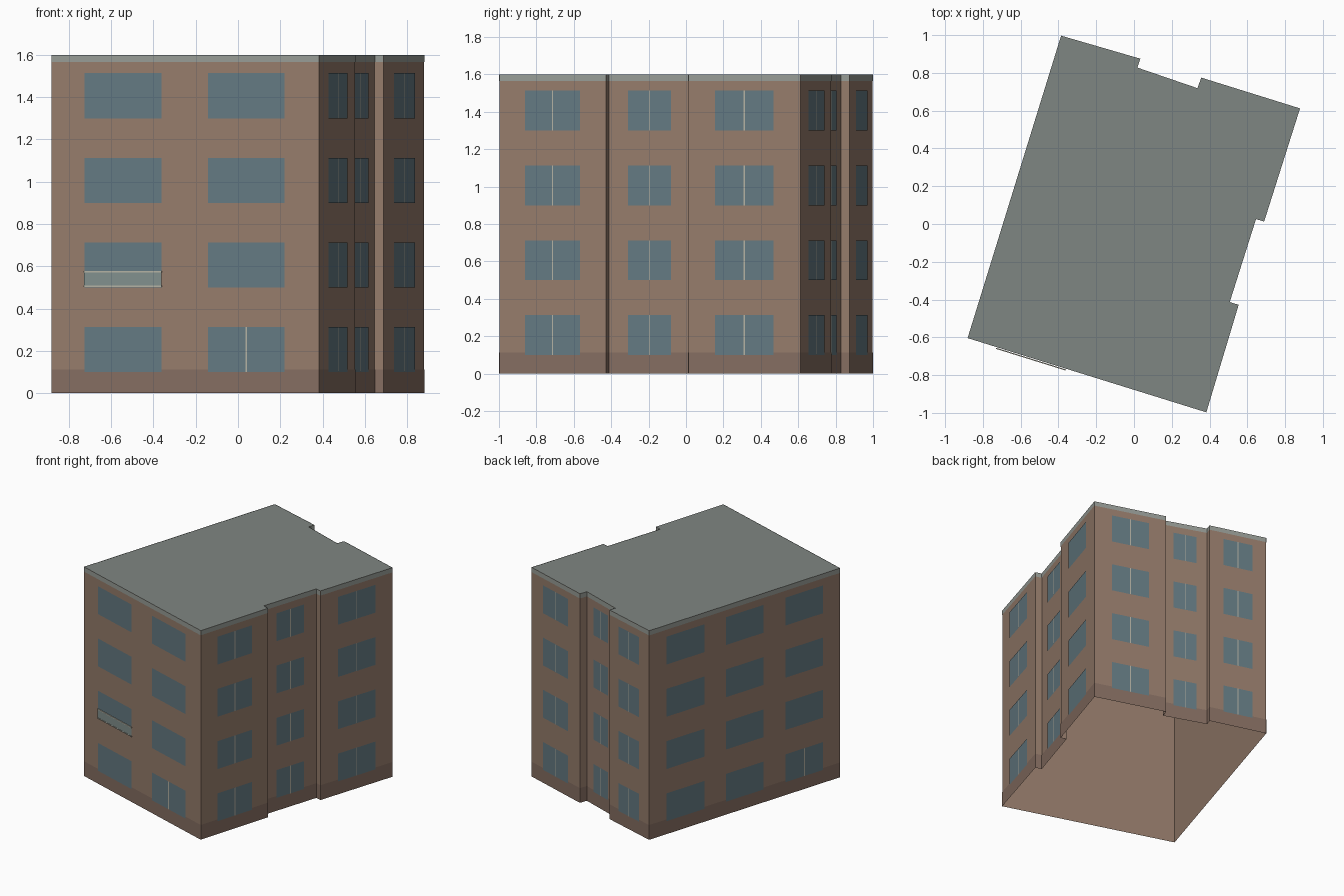
import bpy, bmesh
from mathutils import Vector

if "Cube" in bpy.data.objects:
    bpy.data.objects.remove(bpy.data.objects["Cube"])

H = 1.6

# Footprint, counter-clockwise, starting at the front-left corner
FOOT = [Vector(p) for p in [
    (-0.881, -0.604), (0.383, -0.997),
    (0.554, -0.428), (0.507, -0.413), (0.646, 0.026), (0.689, 0.013),
    (0.879, 0.612),
    (0.356, 0.775), (0.336, 0.719), (0.018, 0.828), (0.034, 0.875),
    (-0.386, 0.997)]]
N = len(FOOT)


def material(name, rgb):
    m = bpy.data.materials.new(name)
    m.diffuse_color = [(c / 255) ** 2.2 for c in rgb] + [1]
    m.use_nodes = True
    m.node_tree.nodes["Principled BSDF"].inputs["Base Color"].default_value = m.diffuse_color
    return m


BRICK = material("brick", (148, 123, 107))
PLINTH = material("plinth_brown", (132, 109, 97))
ROOF = material("roof_grey", (126, 133, 129))
TRIM = material("trim_grey", (150, 155, 149))
GLASS = material("window_blue", (100, 121, 129))
FRAME = material("frame_light", (178, 176, 162))
RAILGLASS = material("railing_glass", (128, 143, 140))


def make(name, mat, build):
    bm = bmesh.new()
    build(bm)
    me = bpy.data.meshes.new(name)
    bm.to_mesh(me)
    bm.free()
    me.materials.append(mat)
    bpy.context.collection.objects.link(bpy.data.objects.new(name, me))


def point(edge, u, z, out):
    """Point on a wall: u is the fraction along it, out the distance off it."""
    a, b = FOOT[edge], FOOT[(edge + 1) % N]
    d = (b - a).normalized()
    p = a.lerp(b, u) + Vector((d.y, -d.x)) * out
    return (p.x, p.y, z)


def panel(bm, edge, u0, u1, z0, z1, out):
    bm.faces.new([bm.verts.new(point(edge, u, z, out))
                  for u, z in ((u0, z0), (u1, z0), (u1, z1), (u0, z1))])


def slab(bm, edge, u0, u1, z0, z1, o0, o1):
    v = [[bm.verts.new(point(edge, u, z, o))
          for u, z in ((u0, z0), (u1, z0), (u1, z1), (u0, z1))] for o in (o0, o1)]
    bm.faces.new(v[1])
    bm.faces.new(v[0][::-1])
    for i in range(4):
        j = (i + 1) % 4
        bm.faces.new((v[0][i], v[0][j], v[1][j], v[1][i]))


# Wall shell (open underneath) and flat roof
def walls(bm):
    lo = [bm.verts.new((p.x, p.y, 0)) for p in FOOT]
    hi = [bm.verts.new((p.x, p.y, H)) for p in FOOT]
    for i in range(N):
        j = (i + 1) % N
        bm.faces.new((lo[i], lo[j], hi[j], hi[i]))


make("walls", BRICK, walls)
make("roof", ROOF, lambda bm: bm.faces.new([bm.verts.new((p.x, p.y, H)) for p in FOOT]))


# Plinth and cornice bands around the whole outline
def band(z0, z1):
    def build(bm):
        for e in range(N):
            panel(bm, e, 0, 1, z0, z1, 0.002)
    return build


make("plinth", PLINTH, band(0, 0.113))
make("cornice", TRIM, band(1.565, H))

# Window columns: wall edge -> (start, end) fractions
FRONT, LEFT = 0, 11
PAIRED = (1, 3, 5, 6, 8, 10)
columns = [(FRONT, 0.123, 0.411), (FRONT, 0.586, 0.871),
           (LEFT, 0.09, 0.287), (LEFT, 0.402, 0.598), (LEFT, 0.714, 0.91)]
columns += [(e, 0.24, 0.76) for e in PAIRED]
floors = [(0.1 + 0.4 * k, 0.313 + 0.4 * k) for k in range(4)]


def windows(bm):
    for e, u0, u1 in columns:
        for z0, z1 in floors:
            panel(bm, e, u0, u1, z0, z1, 0.004)


# Centre bars: every paired window, plus one ground-floor door front and left
def mullions(bm):
    for e, u0, u1 in columns:
        for k, (z0, z1) in enumerate(floors):
            if e in PAIRED or (k == 0 and u0 in (0.586, 0.714)):
                half = 0.0035 / (FOOT[(e + 1) % N] - FOOT[e]).length
                mid = (u0 + u1) / 2
                panel(bm, e, mid - half, mid + half, z0, z1, 0.005)


make("windows", GLASS, windows)
make("window_bars", FRAME, mullions)

# Shallow glass railing on the first-floor front window
make("railing_panel", RAILGLASS,
     lambda bm: slab(bm, FRONT, 0.122, 0.412, 0.505, 0.572, 0.005, 0.008))


def rails(bm):
    for z in (0.502, 0.57):
        slab(bm, FRONT, 0.121, 0.413, z, z + 0.007, 0.004, 0.01)


make("railing_rails", FRAME, rails)
